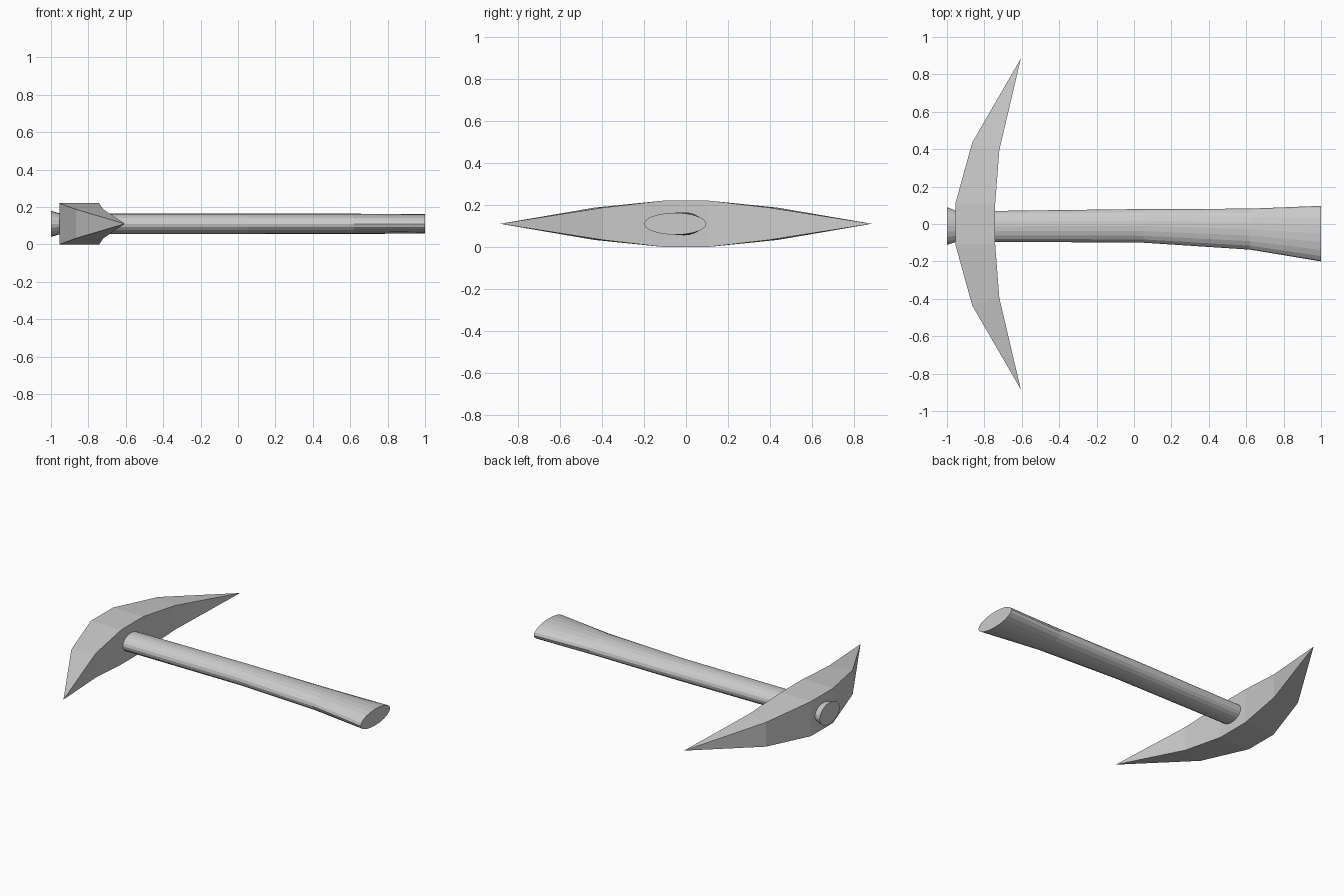
import bpy, bmesh, math

cube = bpy.data.objects.get("Cube")
if cube:
    bpy.data.objects.remove(cube, do_unlink=True)

grey = bpy.data.materials.new("light grey")
grey.use_nodes = True
COLOUR = (0.6, 0.6, 0.6, 1)
grey.diffuse_color = COLOUR
grey.node_tree.nodes["Principled BSDF"].inputs["Base Color"].default_value = COLOUR

MID_Z = 0.11


def loft(name, rings):
    """Bridge rings of equal length; a one-point ring closes to a tip."""
    bm = bmesh.new()
    loops = [[bm.verts.new(p) for p in ring] for ring in rings]
    for a, b in zip(loops, loops[1:]):
        n = max(len(a), len(b))
        for i in range(n):
            j = (i + 1) % n
            if len(a) == 1:
                bm.faces.new((a[0], b[j], b[i]))
            elif len(b) == 1:
                bm.faces.new((a[i], a[j], b[0]))
            else:
                bm.faces.new((a[i], a[j], b[j], b[i]))
    for end in (loops[0], loops[-1]):
        if len(end) > 2:
            bm.faces.new(end)
    bmesh.ops.recalc_face_normals(bm, faces=bm.faces[:])
    mesh = bpy.data.meshes.new(name)
    bm.to_mesh(mesh)
    bm.free()
    mesh.materials.append(grey)
    obj = bpy.data.objects.new(name, mesh)
    bpy.context.collection.objects.link(obj)
    return obj


# Handle: oval sections given as x, lowest y, highest y, half height
SIDES = 20
sections = [(-1, -0.112, 0.09, 0.07), (-0.95, -0.095, 0.07, 0.055),
            (-0.74, -0.095, 0.07, 0.055), (0.05, -0.10, 0.08, 0.055),
            (0.62, -0.137, 0.082, 0.054), (1, -0.2, 0.097, 0.052)]


def oval(x, low, high, half):
    angles = [2 * math.pi * i / SIDES for i in range(SIDES)]
    return [(x, (low + high) / 2 + (high - low) / 2 * math.cos(a),
             MID_Z + half * math.sin(a)) for a in angles]


loft("handle", [oval(*s) for s in sections])


# Pick head: rectangular sections mirrored front to back, ending in points
def block(side, outer_x, outer_y, inner_x, inner_y, half):
    return [(x, side * y, MID_Z + s * half) for x, y, s in
            ((outer_x, outer_y, -1), (inner_x, inner_y, -1),
             (inner_x, inner_y, 1), (outer_x, outer_y, 1))]


middle = (-0.955, 0.11, -0.742, 0.11, 0.11)
shoulder = (-0.865, 0.435, -0.72, 0.395, 0.077)
tip = (-0.605, 0.885, MID_Z)
loft("pick_head", [[(tip[0], -tip[1], tip[2])],
                   block(-1, *shoulder), block(-1, *middle),
                   block(1, *middle), block(1, *shoulder), [tip]])
